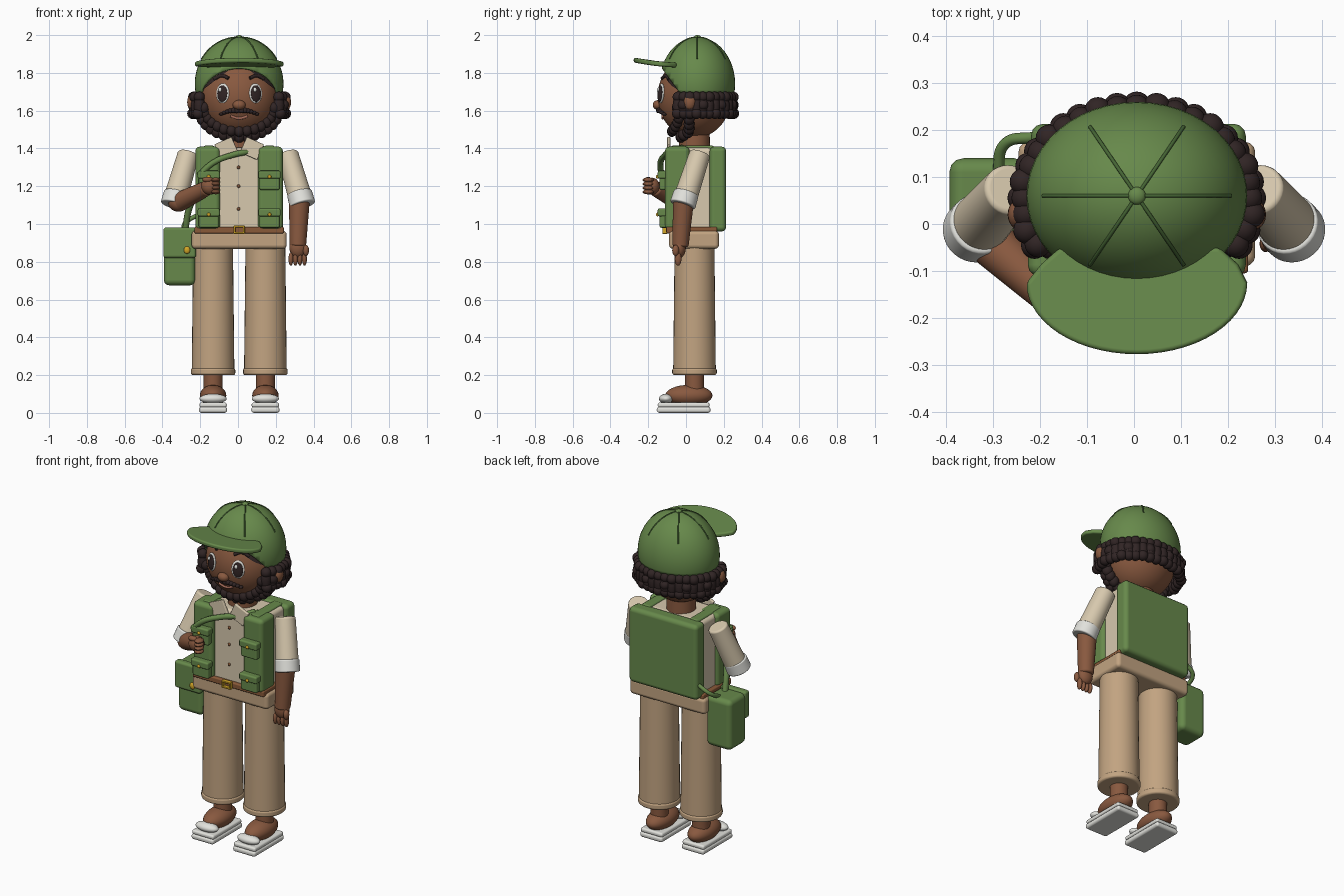
import bpy, bmesh, math
from mathutils import Vector, Matrix

if "Cube" in bpy.data.objects:
    bpy.data.objects.remove(bpy.data.objects["Cube"])


def colour(name, rgb):
    m = bpy.data.materials.new(name)
    m.diffuse_color = (*rgb, 1)
    m.use_nodes = True
    m.node_tree.nodes["Principled BSDF"].inputs["Base Color"].default_value = m.diffuse_color
    return m


GREEN = colour("leaf green", (0.135, 0.25, 0.07))
DARK = colour("seam green", (0.06, 0.13, 0.035))
SKIN = colour("brown skin", (0.25, 0.1, 0.05))
HAIR = colour("dark hair", (0.03, 0.018, 0.018))
WHITE = colour("off white", (0.75, 0.75, 0.71))
CREAM = colour("cream cloth", (0.68, 0.58, 0.42))
KHAKI = colour("khaki cloth", (0.54, 0.37, 0.22))
LEATHER = colour("belt leather", (0.25, 0.1, 0.04))
GOLD = colour("gold metal", (0.65, 0.38, 0.02))
LIP = colour("lip", (0.38, 0.15, 0.1))
CX, CY = 0.006, 0.045   # body axis


def finish(name, bm, mat, angle=40):
    bmesh.ops.recalc_face_normals(bm, faces=bm.faces)
    me = bpy.data.meshes.new(name)
    bm.to_mesh(me)
    bm.free()
    me.materials.append(mat)
    me.polygons.foreach_set("use_smooth", [True] * len(me.polygons))
    me.set_sharp_from_angle(angle=math.radians(angle))
    ob = bpy.data.objects.new(name, me)
    bpy.context.collection.objects.link(ob)
    return ob


def xform(c, r, rot=None):
    return Matrix.Translation(c) @ (rot or Matrix()) @ Matrix.Diagonal((*r, 1))


def ball(name, c, r, mat, rot=None, cuts=(), seg=32):
    """Ellipsoid; each cut is (point, normal) and keeps the normal side."""
    bm = bmesh.new()
    bmesh.ops.create_uvsphere(bm, u_segments=seg, v_segments=seg // 2, radius=1, matrix=xform(c, r, rot))
    for p, n in cuts:
        bmesh.ops.bisect_plane(bm, geom=bm.verts[:] + bm.edges[:] + bm.faces[:],
                               plane_co=p, plane_no=n, clear_inner=True)
    return finish(name, bm, mat)


def bumps(name, items, mat):
    bm = bmesh.new()
    for c, r in items:
        bmesh.ops.create_icosphere(bm, subdivisions=3, radius=1, matrix=xform(c, r))
    return finish(name, bm, mat, 60)


def bevelled(ob, width, seg=3):
    b = ob.modifiers.new("soft edges", "BEVEL")
    b.width, b.segments, b.limit_method = width, seg, "ANGLE"
    b.angle_limit = math.radians(40)
    ob.data.set_sharp_from_angle(angle=math.radians(180))
    b.harden_normals = True
    return ob


def box(name, lo, hi, mat, bevel=0.01, rot=None):
    lo, hi = Vector(lo), Vector(hi)
    bm = bmesh.new()
    bmesh.ops.create_cube(bm, size=1, matrix=xform((lo + hi) / 2, hi - lo, rot))
    return bevelled(finish(name, bm, mat), bevel)


def limb(name, a, b, ra, rb, mat, bevel=0.012):
    a, b = Vector(a), Vector(b)
    d = b - a
    rot = d.to_track_quat("Z", "Y").to_matrix().to_4x4()
    bm = bmesh.new()
    bmesh.ops.create_cone(bm, cap_ends=True, segments=32, radius1=ra, radius2=rb,
                          depth=d.length, matrix=Matrix.Translation((a + b) / 2) @ rot)
    return bevelled(finish(name, bm, mat), bevel)


def tube(name, pts, r, mat):
    cu = bpy.data.curves.new(name, "CURVE")
    cu.dimensions, cu.bevel_depth, cu.bevel_resolution = "3D", r, 3
    cu.use_fill_caps = True
    sp = cu.splines.new("BEZIER")
    sp.bezier_points.add(len(pts) - 1)
    for bp, p in zip(sp.bezier_points, pts):
        bp.co = p
        bp.handle_left_type = bp.handle_right_type = "AUTO"
    cu.materials.append(mat)
    ob = bpy.data.objects.new(name, cu)
    bpy.context.collection.objects.link(ob)
    return ob


def rot_y(deg):
    return Matrix.Rotation(math.radians(deg), 4, "Y")


# ---- legs, feet and sandals
for side, x in (("left", -0.132), ("right", 0.145)):
    limb(side + "_trouser_leg", (x, CY, 0.21), (x, CY, 0.92), 0.113, 0.105, KHAKI)
    limb(side + "_trouser_cuff", (x, CY, 0.2), (x, CY, 0.238), 0.118, 0.118, KHAKI)
    limb(side + "_ankle", (x, CY, 0.1), (x, CY, 0.23), 0.05, 0.05, SKIN)
    ball(side + "_foot", (x, 0.015, 0.092), (0.07, 0.125, 0.056), SKIN)
    box(side + "_sole", (x - 0.075, -0.155, 0), (x + 0.075, 0.13, 0.032), WHITE, 0.014)
    box(side + "_insole", (x - 0.073, -0.15, 0.028), (x + 0.073, 0.125, 0.055), WHITE, 0.012)
    ball(side + "_toe_strap", (x, -0.105, 0.075), (0.072, 0.038, 0.026), WHITE)

# ---- torso
box("hips", (CX - 0.252, -0.09, 0.868), (CX + 0.252, 0.175, 0.965), KHAKI, 0.022)
box("shirt", (CX - 0.212, -0.085, 0.94), (CX + 0.212, 0.14, 1.405), CREAM, 0.025)
box("belt", (CX - 0.237, -0.105, 0.95), (CX + 0.237, 0.165, 0.985), LEATHER, 0.008)
for i, z in enumerate((0.948, 0.981)):
    box(f"buckle_bar_{i}", (CX - 0.03, -0.125, z), (CX + 0.03, -0.1, z + 0.01), GOLD, 0.003)
for i, x in enumerate((-0.03, 0.02)):
    box(f"buckle_post_{i}", (CX + x, -0.125, 0.948), (CX + x + 0.01, -0.1, 0.991), GOLD, 0.003)
for i, z in enumerate((1.08, 1.2, 1.3)):
    ball(f"shirt_button_{i}", (CX - 0.003, -0.087, z), (0.009, 0.007, 0.009), LEATHER, seg=12)
limb("neck", (0, CY, 1.36), (0, CY, 1.52), 0.082, 0.08, SKIN)

# ---- vest, pockets and collar
for s, side in ((-1, "left"), (1, "right")):
    def span(a, b):
        return sorted((CX + s * a, CX + s * b))
    a, b = span(0.1, 0.232)
    box(side + "_vest_panel", (a, -0.112, 0.968), (b, 0.02, 1.41), GREEN, 0.025)
    box(side + "_shoulder_strap", (CX + s * 0.16 - 0.03, -0.08, 1.385),
        (CX + s * 0.16 + 0.03, 0.15, 1.415), GREEN, 0.012)
    a, b = span(0.108, 0.214)
    for row, z in (("lower", 0.98), ("upper", 1.18)):
        box(f"{side}_{row}_pocket", (a, -0.14, z), (b, -0.1, z + 0.09), GREEN, 0.01)
        box(f"{side}_{row}_flap", (a - 0.006, -0.15, z + 0.06), (b + 0.006, -0.1, z + 0.102), GREEN, 0.01)
        ball(f"{side}_{row}_stud", ((a + b) / 2, -0.151, z + 0.07), (0.01, 0.008, 0.01), GOLD, seg=12)
    x = CX + s * 0.068
    box(side + "_collar", (x - 0.05, -0.1, 1.355), (x + 0.05, -0.082, 1.445), CREAM, 0.005, rot_y(s * -24 + 48 * (s < 0) - 48 * (s < 0) + s * 48))
tube("cross_strap", [(-0.21, -0.13, 1.255), (-0.13, -0.135, 1.325), (-0.03, -0.11, 1.365),
                     (0.06, -0.08, 1.385), (0.13, -0.02, 1.405)], 0.016, GREEN)

# ---- backpack and hip bag
box("backpack", (CX - 0.225, 0.125, 0.96), (CX + 0.232, 0.213, 1.41), GREEN, 0.025)
box("hip_bag", (-0.393, -0.02, 0.675), (-0.225, 0.14, 0.975), GREEN, 0.03)
box("hip_bag_flap", (-0.395, -0.045, 0.82), (-0.222, 0.0, 0.982), GREEN, 0.015)
ball("hip_bag_clasp", (-0.27, -0.048, 0.862), (0.017, 0.01, 0.02), GOLD, seg=16)
tube("bag_front_strap", [(-0.28, 0.03, 0.96), (-0.262, -0.01, 1.07), (-0.225, -0.06, 1.16)], 0.017, GREEN)
tube("bag_back_strap", [(-0.29, 0.1, 0.97), (-0.275, 0.17, 1.01), (-0.21, 0.185, 1.05)], 0.012, GREEN)

# ---- arms and hands
for s, side in ((-1, "left"), (1, "right")):
    limb(side + "_sleeve", (s * 0.262, 0.075, 1.375), (s * 0.338, -0.012, 1.11), 0.056, 0.064, CREAM)
    limb(side + "_sleeve_cuff", (s * 0.325, 0.002, 1.165), (s * 0.342, -0.018, 1.1), 0.067, 0.069, WHITE, 0.008)
limb("right_forearm", (0.325, -0.012, 1.14), (0.317, -0.03, 0.88), 0.056, 0.043, SKIN)
ball("right_palm", (0.317, -0.035, 0.875), (0.045, 0.034, 0.055), SKIN)
for i in range(4):
    ball(f"right_finger_{i}", (0.28 + i * 0.024, -0.042, 0.815), (0.013, 0.018, 0.036), SKIN, seg=16)
ball("right_thumb", (0.36, -0.055, 0.86), (0.016, 0.018, 0.03), SKIN, seg=16)
ball("left_elbow", (-0.315, -0.03, 1.115), (0.055, 0.055, 0.05), SKIN)
limb("left_forearm", (-0.315, -0.03, 1.115), (-0.165, -0.165, 1.19), 0.052, 0.04, SKIN)
ball("left_palm", (-0.15, -0.18, 1.2), (0.045, 0.04, 0.045), SKIN)
for i in range(4):
    ball(f"left_finger_{i}", (-0.118, -0.2, 1.17 + i * 0.021), (0.024, 0.03, 0.013), SKIN, seg=16)
ball("left_thumb", (-0.16, -0.2, 1.235), (0.03, 0.018, 0.015), SKIN, seg=16)

# ---- head
HC, HR = Vector((CX, CY, 1.675)), Vector((0.21, 0.195, 0.22))


def face_point(x, z, lift=0.0):
    """Point on the front of the head, raised along the surface normal."""
    k = 1 - ((x - HC.x) / HR.x) ** 2 - ((z - HC.z) / HR.z) ** 2
    p = Vector((x, HC.y - HR.y * math.sqrt(max(k, 0.02)), z))
    n = Vector([(p[i] - HC[i]) / HR[i] ** 2 for i in range(3)]).normalized()
    return p + n * lift, n


ball("head", HC, HR, SKIN, seg=48)
for s, side in ((-1, "left"), (1, "right")):
    ball(side + "_hairline", HC, HR * 1.03, HAIR, seg=48,
         cuts=[((CX, 0, 0), (s, 0, 0)), ((CX, 0, 1.855), (s * 0.75, 0, 1)),
               ((CX, 0, 1.66), (0, 0, 1))])
    ball(side + "_ear", (CX + s * 0.25, 0.02, 1.645), (0.025, 0.032, 0.042), SKIN, seg=20)
    # eyes: white, iris and glint stacked along the face normal
    x = CX + s * 0.087
    for part, dx, dz, r, lift, mat in (("eye_white", 0, 0, (0.037, 0.053), 0, WHITE),
                                       ("iris", 0, -0.002, (0.029, 0.044), 0.006, HAIR),
                                       ("glint", -0.008, 0.017, (0.009, 0.012), 0.013, WHITE)):
        p, n = face_point(x + dx, 1.692 + dz, lift)
        rot = n.to_track_quat("Y", "Z").to_matrix().to_4x4()
        ball(f"{side}_{part}", p, (r[0], 0.009, r[1]), mat, rot, seg=24)
    tube(side + "_eyebrow", [face_point(CX + s * a, z, 0.004)[0] for a, z in
                             ((0.055, 1.77), (0.09, 1.783), (0.13, 1.765))], 0.009, HAIR)
    bumps(side + "_moustache", [(face_point(CX + s * (0.012 + 0.016 * i), 1.604 - 0.0008 * i * i, 0.006)[0],
                                 (0.018 - 0.0012 * i, 0.014, 0.016 - 0.0016 * i)) for i in range(6)], HAIR)
ball("nose", (CX, -0.148, 1.63), (0.034, 0.028, 0.026), SKIN)
tube("mouth", [face_point(CX + a, z, 0.002)[0] for a, z in
               ((-0.045, 1.572), (0, 1.56), (0.045, 1.572))], 0.007, LIP)

# ---- curly hair band round the back and beard along the jaw
curls = []
for i in range(25):
    a = math.radians(-28 + 236 * i / 24)
    x, y = CX + 0.238 * math.cos(a), 0.05 + 0.196 * math.sin(a)
    curls.append(((x, y, 1.625), (0.029, 0.029, 0.062)))
    for k, z in enumerate((1.585, 1.63, 1.672)):
        f = 1.035 if k == (i % 3) else 1.0
        curls.append(((CX + (x - CX) * f, 0.05 + (y - 0.05) * f, z), (0.029,) * 3))
bumps("curly_hair", curls, HAIR)
beard = []
for n, rx, rz, r in ((17, 0.205, 0.148, 0.029), (15, 0.178, 0.12, 0.026)):
    for i in range(n):
        a = math.pi * (1 + i / (n - 1))
        x, z = CX + rx * math.cos(a), 1.617 + rz * math.sin(a)
        beard.append((face_point(x, z, 0.008)[0], (r, r, r * 1.15)))
bumps("curly_beard", beard, HAIR)

# ---- cap: dome, raised seams, button and peak
DC, DR = Vector((CX, 0.06, 1.742)), Vector((0.235, 0.2, 0.248))
dome = ball("cap_dome", DC, DR, GREEN, seg=48,
            cuts=[((0, 0, 1.69), (0, 0, 1)), ((0, -0.14, 1.84), (0, 0.15, 0.11))])
sol = dome.modifiers.new("cloth", "SOLIDIFY")
sol.thickness = 0.012
for i in range(6):
    a = math.pi / 3 * i
    arc = [math.radians(d) for d in (3, 16, 30, 45, 58)]
    tube(f"cap_seam_{i}", [DC + Vector((DR.x * math.sin(t) * math.cos(a), DR.y * math.sin(t) * math.sin(a),
                                        DR.z * math.cos(t))) for t in arc], 0.004, DARK)
ball("cap_button", (CX, 0.06, 1.988), (0.019, 0.019, 0.012), GREEN, seg=20)

bm = bmesh.new()
outline = [(CX + 0.235 * math.cos(t), -0.125 + 0.152 * math.sin(t)) for t in
           [math.radians(180 + 180 * i / 28) for i in range(29)]]
outline += [(CX + 0.215, -0.085), (CX + 0.175, -0.05), (CX - 0.163, -0.05), (CX - 0.203, -0.085)]
rise = lambda x, y: 1.832 - 0.1 * (y + 0.05) - 0.12 * (x - CX) ** 2
low = bm.faces.new([bm.verts.new((x, y, rise(x, y))) for x, y in outline])
top = bmesh.ops.extrude_face_region(bm, geom=[low])["geom"]
bmesh.ops.translate(bm, vec=(0, 0, 0.026), verts=[v for v in top if isinstance(v, bmesh.types.BMVert)])
bevelled(finish("cap_peak", bm, GREEN), 0.01)
